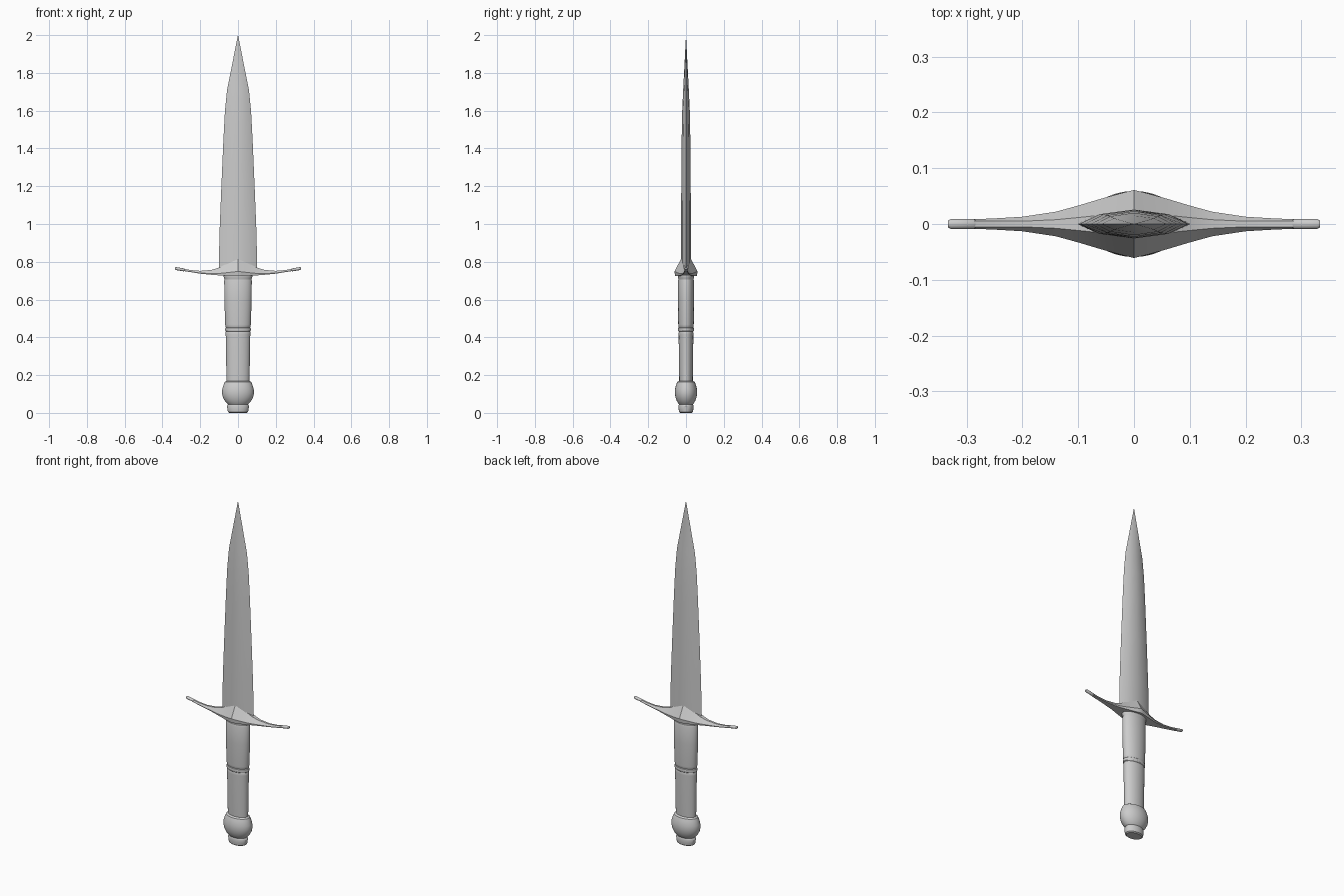
import bpy, bmesh, math


def loft(name, rings, angle=30):
    """Skin a list of equally sized point rings; single-point ends are merged."""
    bm = bmesh.new()
    loops = [[bm.verts.new(p) for p in ring] for ring in rings]
    n = len(rings[0])
    for a, b in zip(loops, loops[1:]):
        for i in range(n):
            j = (i + 1) % n
            bm.faces.new((a[i], a[j], b[j], b[i]))
    bm.faces.new(loops[0][::-1])
    bm.faces.new(loops[-1])
    bmesh.ops.remove_doubles(bm, verts=bm.verts, dist=0.0003)
    bmesh.ops.recalc_face_normals(bm, faces=bm.faces)
    mesh = bpy.data.meshes.new(name)
    bm.to_mesh(mesh)
    bm.free()
    obj = bpy.data.objects.new(name, mesh)
    bpy.context.collection.objects.link(obj)
    bpy.ops.object.select_all(action='DESELECT')
    obj.select_set(True)
    bpy.context.view_layer.objects.active = obj
    bpy.ops.object.shade_smooth_by_angle(angle=math.radians(angle))
    return obj


def oval(rx, ry, z, n=32):
    return [(rx * math.cos(2 * math.pi * i / n), ry * math.sin(2 * math.pi * i / n), z)
            for i in range(n)]


def turned(name, profile):
    return loft(name, [oval(*p) for p in profile])


# Blade: flattened diamond section with a centre ridge, tapering to a point
section = [(1, 0), (0.62, 0.68), (0, 1), (-0.62, 0.68),
           (-1, 0), (-0.62, -0.68), (0, -1), (0.62, -0.68)]
blade = [(0.102, 0.026, 0.74), (0.098, 0.026, 0.95), (0.088, 0.025, 1.2),
         (0.077, 0.023, 1.45), (0.069, 0.020, 1.6), (0.058, 0.015, 1.71),
         (0.0002, 0.0002, 2.0)]
loft("blade", [[(x * w, y * t, z) for x, y in section] for w, t, z in blade])

# Crossguard: stations are x, half depth, bottom z, top z
half = [(0, 0.061, 0.725, 0.824), (0.02, 0.056, 0.725, 0.812), (0.06, 0.045, 0.726, 0.791),
        (0.10, 0.033, 0.728, 0.769), (0.14, 0.022, 0.731, 0.757), (0.20, 0.013, 0.737, 0.752),
        (0.25, 0.010, 0.745, 0.756), (0.287, 0.0085, 0.751, 0.763)]
stations = [(-x, w, b, t) for x, w, b, t in half[:0:-1]] + half


def guard_ring(x, w, b, t):
    shoulder = b + (t - b) * 0.25
    top = max(w * 0.35, 0.005)
    return [(x, -w * 0.95, b), (x, w * 0.95, b), (x, w, shoulder),
            (x, top, t), (x, -top, t), (x, -w, shoulder)]


loft("crossguard", [guard_ring(*s) for s in stations])

# Rounded tips at both ends of the crossguard
for side, label in ((-1, "left"), (1, "right")):
    rings = []
    for x, r, z in ((0.283, 0.006, 0.757), (0.287, 0.0092, 0.757),
                    (0.328, 0.0092, 0.764), (0.333, 0.006, 0.765)):
        rings.append([(side * x, y, z + h * 0.85) for y, h, _ in oval(r, r, 0, 16)])
    loft("guard_tip_" + label, rings)

# Collar between grip and crossguard
turned("collar", [(0.068, 0.038, 0.700), (0.074, 0.042, 0.716),
                  (0.076, 0.043, 0.722), (0.076, 0.043, 0.735)])

# Grip halves with rounded edges
turned("upper_grip", [(0.060, 0.036, 0.448), (0.066, 0.040, 0.457), (0.068, 0.041, 0.468),
                      (0.072, 0.042, 0.60), (0.073, 0.042, 0.700), (0.070, 0.039, 0.710)])
turned("lower_grip", [(0.060, 0.035, 0.150), (0.061, 0.036, 0.175), (0.065, 0.039, 0.415),
                      (0.066, 0.039, 0.425), (0.062, 0.036, 0.434)])

# Raised ring in the middle of the grip
turned("grip_ring", [(0.060, 0.035, 0.428), (0.067, 0.041, 0.434), (0.069, 0.043, 0.442),
                     (0.067, 0.041, 0.450), (0.060, 0.035, 0.455)])

# Bulbous pommel and its end cap
turned("pommel", [(0.048, 0.034, 0.042), (0.058, 0.041, 0.050), (0.070, 0.049, 0.064),
                  (0.080, 0.056, 0.083), (0.085, 0.059, 0.105), (0.083, 0.058, 0.127),
                  (0.076, 0.052, 0.150), (0.070, 0.046, 0.164), (0.060, 0.036, 0.170)])
turned("pommel_cap", [(0.046, 0.031, 0.0), (0.053, 0.037, 0.005), (0.056, 0.039, 0.018),
                      (0.058, 0.040, 0.036), (0.054, 0.038, 0.044), (0.048, 0.034, 0.050)])
